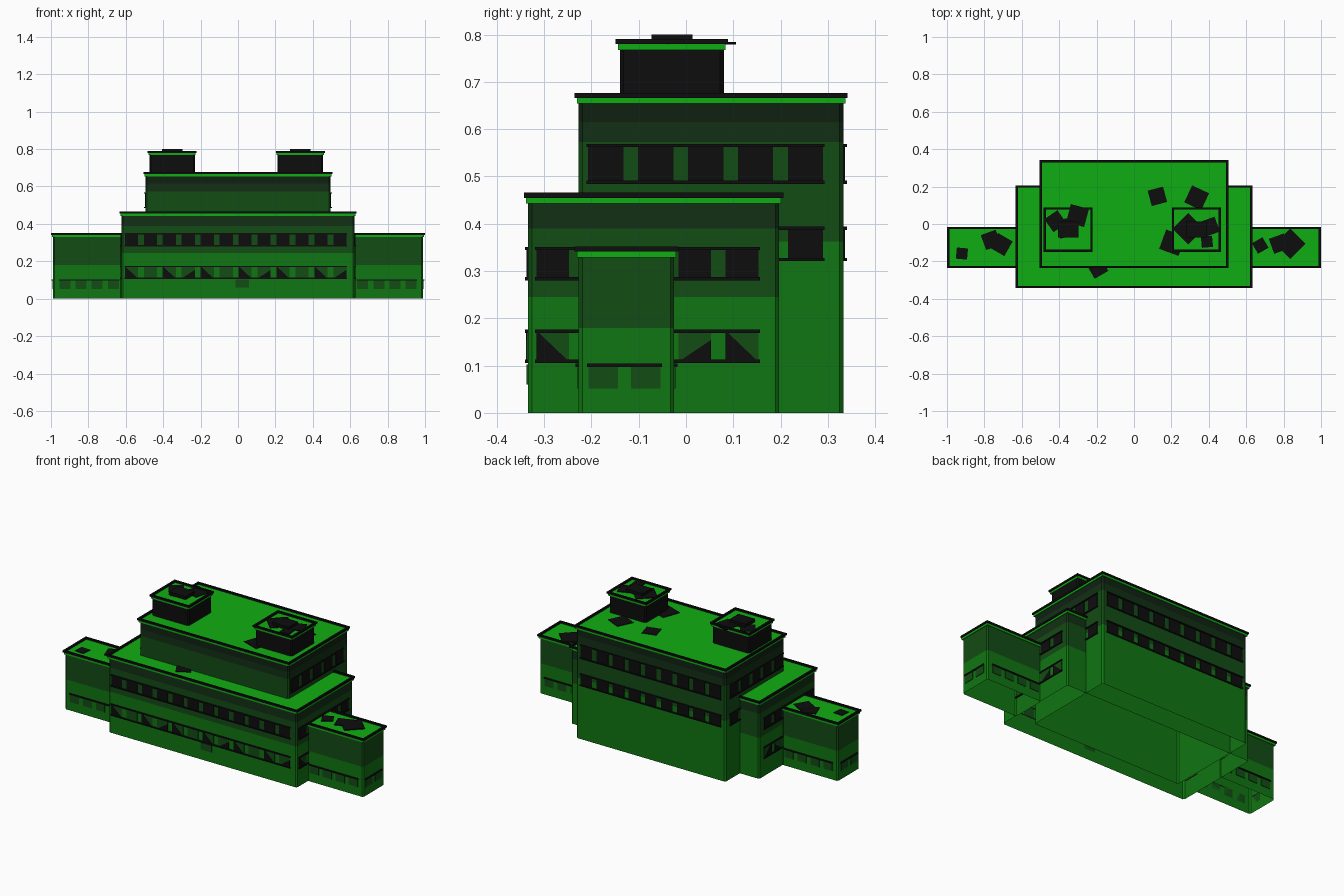
import bpy, bmesh, math
from mathutils import Vector

if "Cube" in bpy.data.objects:
    bpy.data.objects.remove(bpy.data.objects["Cube"])

COLOURS = {
    "roof_green": (0.005, 0.42, 0.006),
    "lower_wall_green": (0.005, 0.18, 0.006),
    "middle_wall_green": (0.006, 0.072, 0.007),
    "upper_wall_green": (0.006, 0.028, 0.007),
    "top_wall_green": (0.005, 0.015, 0.006),
    "black": (0.004, 0.004, 0.004),
}
ROOF, LOW, MID, UP, TOP, BLACK = range(6)
MATS = []
for name, c in COLOURS.items():
    m = bpy.data.materials.new(name)
    m.diffuse_color = (*c, 1)
    m.use_nodes = True
    m.node_tree.nodes["Principled BSDF"].inputs["Base Color"].default_value = m.diffuse_color
    MATS.append(m)


def finish(bm, name):
    bmesh.ops.recalc_face_normals(bm, faces=bm.faces)
    me = bpy.data.meshes.new(name)
    bm.to_mesh(me)
    bm.free()
    for m in MATS:
        me.materials.append(m)
    ob = bpy.data.objects.new(name, me)
    bpy.context.collection.objects.link(ob)


def prism(bm, pts, vec, mat):
    """Closed prism: polygon pts swept along vec."""
    a = [bm.verts.new(p) for p in pts]
    b = [bm.verts.new(Vector(p) + Vector(vec)) for p in pts]
    faces = [bm.faces.new(a[::-1]), bm.faces.new(b)]
    for i in range(len(a)):
        j = (i + 1) % len(a)
        faces.append(bm.faces.new((a[i], a[j], b[j], b[i])))
    for f in faces:
        f.material_index = mat


def outline(r, g=0.0, c=0.0):
    """Rectangle grown by g, with corners cut by c."""
    x0, x1, y0, y1 = r[0] - g, r[1] + g, r[2] - g, r[3] + g
    if c == 0:
        return [(x0, y0), (x1, y0), (x1, y1), (x0, y1)]
    return [(x0 + c, y0), (x1 - c, y0), (x1, y0 + c), (x1, y1 - c),
            (x1 - c, y1), (x0 + c, y1), (x0, y1 - c), (x0, y0 + c)]


def volume(name, r, z0, levels):
    """Open-bottomed banded walls, green roof slab and black parapet rim."""
    bm = bmesh.new()
    pts = outline(r, 0, 0.008)
    ring = [bm.verts.new((x, y, z0)) for x, y in pts]
    for z, mat in levels:
        nxt = [bm.verts.new((x, y, z)) for x, y in pts]
        for i in range(len(pts)):
            j = (i + 1) % len(pts)
            bm.faces.new((ring[i], ring[j], nxt[j], nxt[i])).material_index = mat
        ring = nxt
    bm.faces.new(ring).material_index = levels[-1][1]
    finish(bm, name + "_walls")
    top = levels[-1][0]
    bm = bmesh.new()
    prism(bm, [(x, y, top) for x, y in outline(r, 0.004)], (0, 0, 0.013), ROOF)
    finish(bm, name + "_roof")
    # rim made as a square ring
    bm = bmesh.new()
    za, zb = top + 0.012, top + 0.023
    loops = [[bm.verts.new((x, y, z)) for x, y in outline(r, g)]
             for g, z in ((0.009, za), (0.009, zb), (-0.003, zb), (-0.003, za))]
    for k in range(4):
        p, q = loops[k], loops[(k + 1) % 4]
        for i in range(4):
            j = (i + 1) % 4
            bm.faces.new((p[i], p[j], q[j], q[i])).material_index = BLACK
    finish(bm, name + "_rim")


def on_wall(bm, wall, poly, t, mat):
    """Thin plate on a wall; wall = (axis, sign, position), poly in (along, z)."""
    axis, s, pos = wall
    if axis == "x":
        prism(bm, [(pos, a, z) for a, z in poly], (s * t, 0, 0), mat)
    else:
        prism(bm, [(a, pos, z) for a, z in poly], (0, s * t, 0), mat)


def rect(a, b, z0, z1):
    return [(a, z0), (b, z0), (b, z1), (a, z1)]


def strip(name, wall, a, b, z0, z1, n, pane, post=0.031, trim=True, broken=False):
    """Row of n panes with lintel and sill; broken panes get a dark corner."""
    bm = bmesh.new()
    w = (b - a - (n - 1) * post) / n
    for i in range(n):
        p = a + i * (w + post)
        on_wall(bm, wall, rect(p, p + w, z0, z1), 0.003, pane)
        if broken and i % 4 != 1:
            tri = [(p, z0), (p + w, z0), (p, z1)] if i % 2 == 0 else \
                  [(p, z0), (p + w, z0), (p + w, z0 + 0.7 * (z1 - z0))]
            on_wall(bm, wall, tri, 0.0045, BLACK)
    if trim:
        on_wall(bm, wall, rect(a - 0.003, b + 0.003, z1 - 0.005, z1 + 0.002), 0.007, BLACK)
        if z0 > 0.1:
            on_wall(bm, wall, rect(a - 0.003, b + 0.003, z0 - 0.002, z0 + 0.005), 0.007, BLACK)
    finish(bm, name)


# Main volumes
block = (-0.624, 0.624, -0.334, 0.197)
tower = (-0.495, 0.495, -0.227, 0.333)
volume("front_block", block, 0, [(0.245, LOW), (0.39, MID), (0.443, UP)])
volume("rear_tower", tower, 0, [(0.363, LOW), (0.573, MID), (0.615, UP), (0.654, TOP)])

for s, side in ((-1, "left"), (1, "right")):
    xs = sorted((s * 0.62, s * 0.99))
    wing = (xs[0], xs[1], -0.227, -0.025)
    volume(side + "_wing", wing, 0, [(0.18, LOW), (0.329, MID)])
    # Wing windows on front, back and end
    a, b = sorted((s * 0.637, s * 0.955))
    strip(side + "_wing_front_windows", ("y", -1, -0.227), a, b, 0.052, 0.102, 4, MID, 0.027)
    strip(side + "_wing_back_windows", ("y", 1, -0.025), a, b, 0.052, 0.102, 4, MID, 0.027)
    strip(side + "_wing_end_windows", ("x", s, s * 0.99), -0.206, -0.054, 0.052, 0.102, 2, MID, 0.027)
    # Block and tower side windows
    wall = ("x", s, s * 0.624)
    strip(side + "_block_upper_windows", wall, -0.316, 0.153, 0.282, 0.349, 5, BLACK)
    strip(side + "_block_lower_windows", wall, -0.316, 0.153, 0.108, 0.174, 5, MID, broken=True)
    wall = ("x", s, s * 0.495)
    strip(side + "_tower_upper_windows", wall, -0.207, 0.29, 0.486, 0.567, 5, BLACK)
    strip(side + "_tower_lower_windows", wall, -0.207, 0.29, 0.323, 0.392, 5, BLACK)
    # Rooftop penthouse with cap
    cx = -0.352 if s < 0 else 0.333
    volume(side + "_penthouse", (cx - 0.122, cx + 0.122, -0.14, 0.08), 0.66, [(0.768, BLACK)])
    bm = bmesh.new()
    prism(bm, [(x, y, 0.78) for x, y in outline((cx - 0.055, cx + 0.055, -0.073, 0.014))],
          (0, 0, 0.02), BLACK)
    finish(bm, side + "_penthouse_cap")

# Front and back window rows, door
front, back = ("y", -1, -0.334), ("y", 1, 0.333)
strip("front_upper_windows", front, -0.605, 0.58, 0.282, 0.349, 12, BLACK)
strip("front_lower_windows", front, -0.605, 0.58, 0.108, 0.174, 12, MID, broken=True)
strip("front_door", front, -0.013, 0.06, 0.06, 0.102, 1, MID, trim=False)
strip("back_upper_windows", back, -0.465, 0.465, 0.486, 0.567, 9, BLACK)
strip("back_lower_windows", back, -0.465, 0.465, 0.323, 0.392, 9, BLACK)

# Dark square patches on the roofs: x, y, size, turn in degrees
PATCHES = {
    "wing": (0.342, [(-0.92, -0.158, 0.06, -5), (-0.765, -0.085, 0.085, 20), (-0.71, -0.11, 0.09, -30),
                     (0.675, -0.115, 0.065, 30), (0.775, -0.105, 0.085, 20), (0.835, -0.105, 0.115, 45)]),
    "block": (0.456, [(-0.195, -0.235, 0.085, 30)]),
    "tower": (0.667, [(0.125, 0.148, 0.085, 15), (0.335, 0.14, 0.1, -25), (0.205, -0.1, 0.11, -20)]),
    "penthouse": (0.781, [(-0.42, 0.015, 0.085, 35), (-0.302, 0.045, 0.1, -15), (-0.355, -0.02, 0.1, 10),
                          (0.29, -0.025, 0.12, 45), (0.405, -0.015, 0.085, 20), (0.39, -0.095, 0.06, 5)]),
}
for name, (z, items) in PATCHES.items():
    bm = bmesh.new()
    for k, (x, y, size, turn) in enumerate(items):
        r = size / math.sqrt(2)
        angs = [math.radians(turn + 45 + 90 * i) for i in range(4)]
        prism(bm, [(x + r * math.cos(t), y + r * math.sin(t), z - 0.002) for t in angs],
              (0, 0, 0.005 + 0.0005 * k), BLACK)
    finish(bm, name + "_roof_patches")
